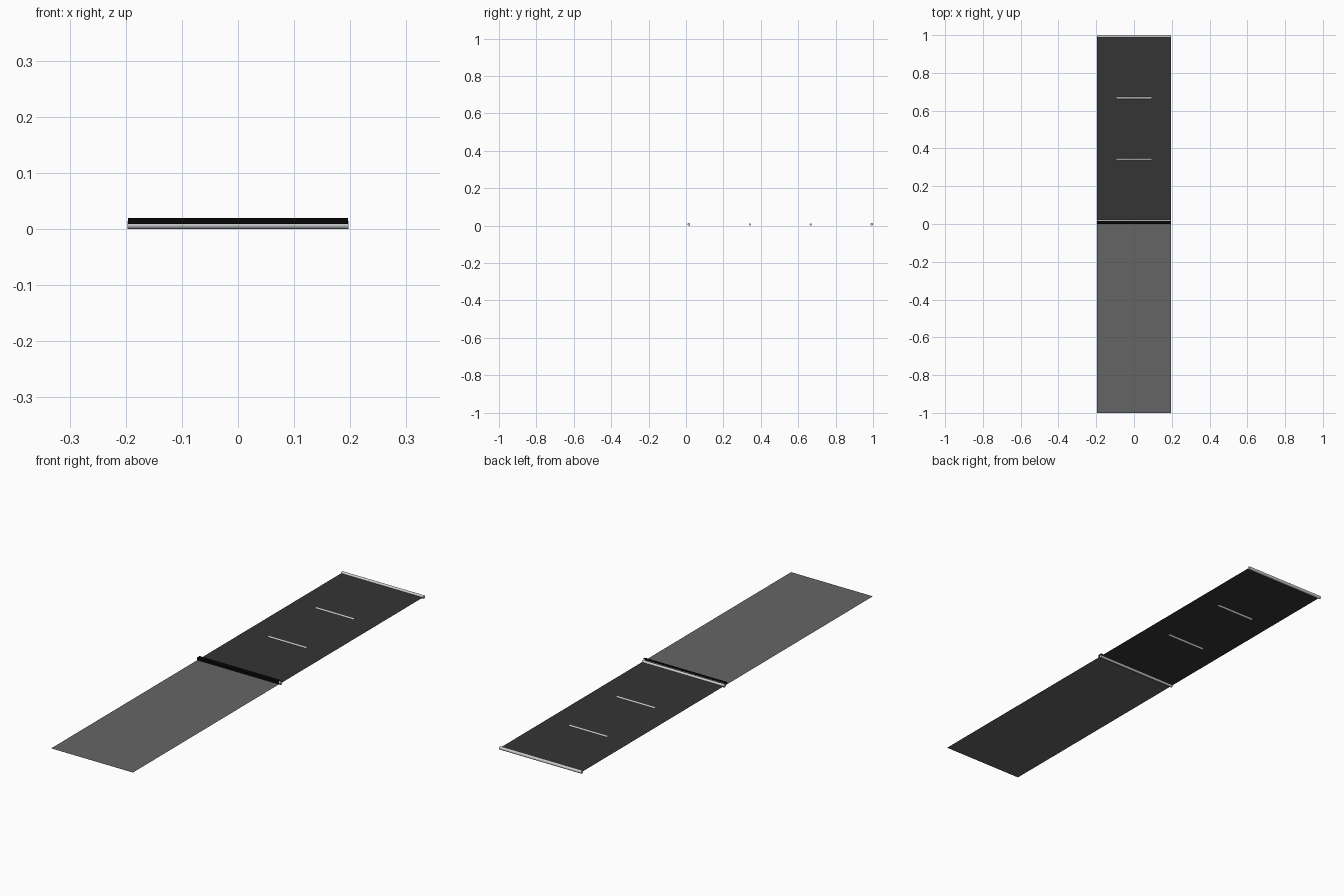
import bpy, math

if "Cube" in bpy.data.objects:
    bpy.data.objects.remove(bpy.data.objects["Cube"])

W = 0.197      # half width
Z = 0.0075     # sheet height


def material(name, v):
    m = bpy.data.materials.new(name)
    m.diffuse_color = (v, v, v, 1)
    m.use_nodes = True
    m.node_tree.nodes["Principled BSDF"].inputs["Base Color"].default_value = m.diffuse_color
    return m


def sheet(name, profile, half, mat):
    # open (y, z) profile extruded along x
    n = len(profile)
    verts = [(s * half, y, z) for s in (-1, 1) for y, z in profile]
    faces = [(i, i + n, i + n + 1, i + 1) for i in range(n - 1)]
    me = bpy.data.meshes.new(name)
    me.from_pydata(verts, [], faces)
    me.materials.append(mat)
    ob = bpy.data.objects.new(name, me)
    bpy.context.collection.objects.link(ob)
    return ob


def rod(name, y, half, r):
    bpy.ops.mesh.primitive_cylinder_add(vertices=16, radius=r, depth=2 * half,
                                        location=(0, y, 0.007),
                                        rotation=(0, math.pi / 2, 0))
    bpy.context.object.name = name
    bpy.ops.object.shade_smooth_by_angle(angle=math.radians(40))


# flat fabric panels
sheet("front_panel", [(-1, Z), (0, Z)], W - 0.001, material("grey_fabric", 0.13))
sheet("rear_panel", [(0, Z), (0.993, Z)], W - 0.001, material("dark_fabric", 0.035))

# raised black hem over the hinge rod
sheet("hem_strip", [(-0.001, 0.009), (0, 0.0185), (0.002, 0.0195), (0.017, 0.0195)],
      W - 0.001, material("black", 0.002))

# full-width end rods and two shorter grip rods
for i in range(4):
    end = i in (0, 3)
    rod("end_rod" if end else "grip_rod", 0.015 + i * 0.326,
        W if end else 0.093, 0.007 if end else 0.0055)
